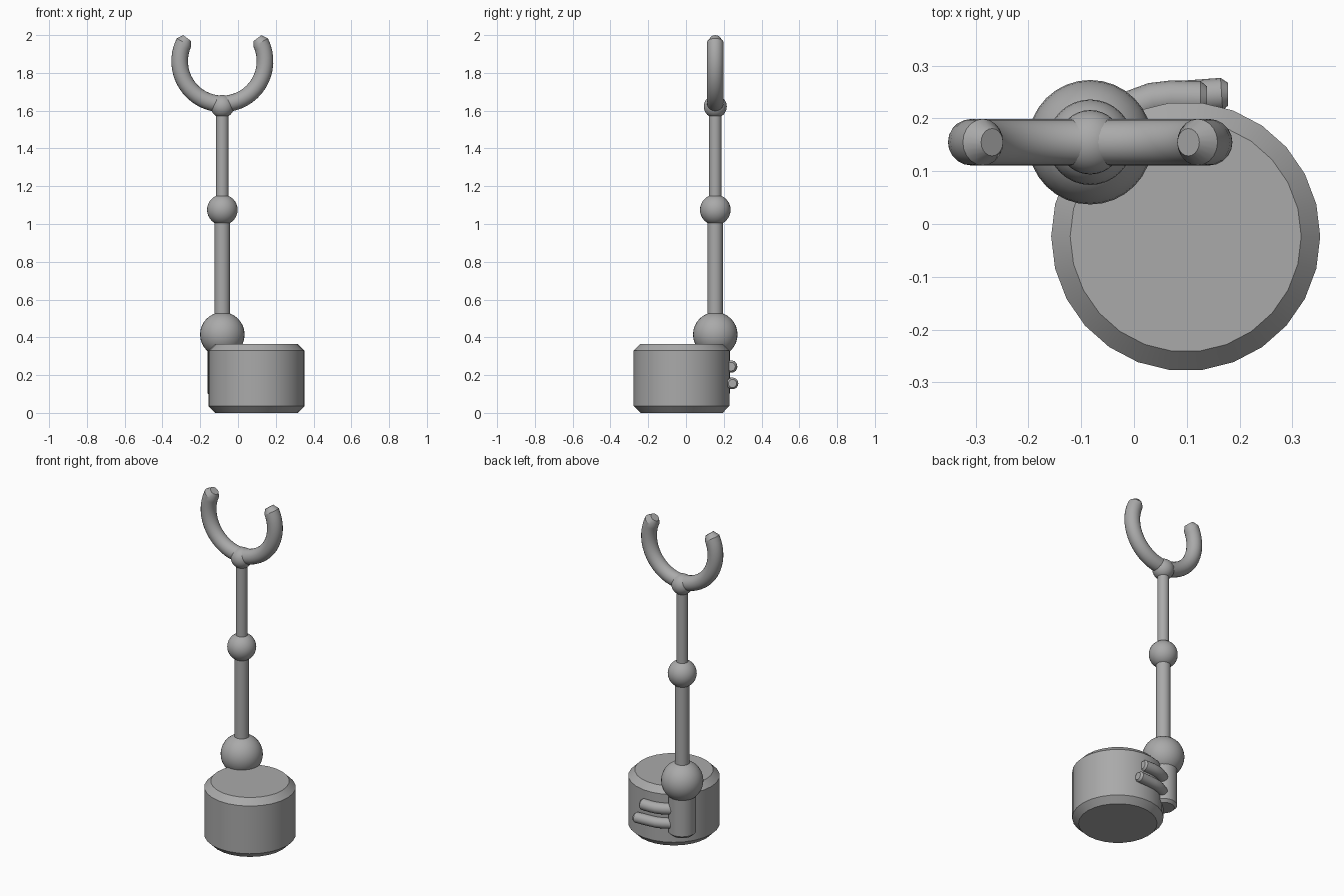
import bpy
import math
from mathutils import Vector

cube = bpy.data.objects.get("Cube")
if cube:
    bpy.data.objects.remove(cube, do_unlink=True)

# Single plain material
grey = bpy.data.materials.new("matte_grey")
grey.use_nodes = True
colour = (0.4, 0.4, 0.4, 1)
grey.diffuse_color = colour
grey.node_tree.nodes["Principled BSDF"].inputs["Base Color"].default_value = colour

POST = Vector((-0.083, 0.155, 0))


def finish(obj, name, smooth=True):
    obj.name = name
    obj.data.materials.clear()
    obj.data.materials.append(grey)
    bpy.ops.object.select_all(action="DESELECT")
    obj.select_set(True)
    bpy.context.view_layer.objects.active = obj
    if smooth:
        bpy.ops.object.shade_smooth_by_angle(angle=math.radians(30))
    return obj


def tube(name, path, radii, sides=20, up=Vector((0, 0, 1)), smooth=True, phase=0):
    """Sweep a circle along a path, with one radius per point and closed ends."""
    verts, faces = [], []
    for i, p in enumerate(path):
        t = (path[min(i + 1, len(path) - 1)] - path[max(i - 1, 0)]).normalized()
        u = up.cross(t).normalized()
        v = t.cross(u)
        for k in range(sides):
            a = 2 * math.pi * k / sides + phase
            verts.append(p + (u * math.cos(a) + v * math.sin(a)) * radii[i])
    for i in range(len(path) - 1):
        for k in range(sides):
            n = (k + 1) % sides
            faces.append((i * sides + k, i * sides + n,
                          (i + 1) * sides + n, (i + 1) * sides + k))
    faces.append(tuple(reversed(range(sides))))
    faces.append(tuple(range(len(verts) - sides, len(verts))))
    mesh = bpy.data.meshes.new(name)
    mesh.from_pydata(verts, [], faces)
    obj = bpy.data.objects.new(name, mesh)
    bpy.context.collection.objects.link(obj)
    return finish(obj, name, smooth)


def upright(name, centre, profile, sides, smooth=True):
    """Turned part from (radius, height) pairs."""
    path = [Vector((centre.x, centre.y, z)) for r, z in profile]
    return tube(name, path, [r for r, z in profile], sides, Vector((0, -1, 0)), smooth)


def ball(name, z, radius):
    bpy.ops.mesh.primitive_uv_sphere_add(segments=32, ring_count=16, radius=radius,
                                         location=POST + Vector((0, 0, z)))
    return finish(bpy.context.object, name)


# Weighted drum base with chamfered rims
upright("drum_base", Vector((0.098, -0.0235, 0)),
        [(0.219, 0), (0.255, 0.036), (0.255, 0.329), (0.219, 0.365)], 26)

# Column bolted to the back of the drum, and the two rods above it
upright("column", POST, [(0.062, 0.088), (0.078, 0.104), (0.078, 0.40)], 24)
upright("lower_rod", POST, [(0.041, 0.40), (0.041, 1.06)], 20)
upright("upper_rod", POST, [(0.033, 1.06), (0.033, 1.61)], 20)

# Ball joints
ball("shoulder_ball", 0.415, 0.118)
ball("elbow_ball", 1.075, 0.081)
ball("wrist_ball", 1.622, 0.061)

# Open ring fork with tapered tips
ring_centre = POST + Vector((0, 0, 1.862))
start, end, steps = math.radians(154), math.radians(386), 32
arc = [start + (end - start) * i / steps for i in range(steps + 1)]
fork_path = [Vector((0.226 * math.cos(a), 0, 0.226 * math.sin(a))) for a in arc]
fork_path = [Vector((-0.186, 0, 0.122))] + fork_path + [Vector((0.186, 0, 0.122))]
fork_radii = [0.026] + [0.044] * (steps + 1) + [0.026]
tube("fork", [ring_centre + p for p in fork_path], fork_radii, 20, Vector((0, 1, 0)))

# Two curved clamps hugging the back of the drum
for name, z, r, tip, y in (("upper_clamp", 0.245, 0.033, 0.138, 0.238),
                           ("lower_clamp", 0.156, 0.031, 0.178, 0.246)):
    bend = [(-0.07, 0.18), (-0.03, 0.205), (0.0, 0.222), (0.035, 0.235),
            (0.07, 0.239), (tip - 0.012, y), (tip, y)]
    tube(name, [Vector((x, yy, z)) for x, yy in bend], [r] * 6 + [r * 0.7], 18)
